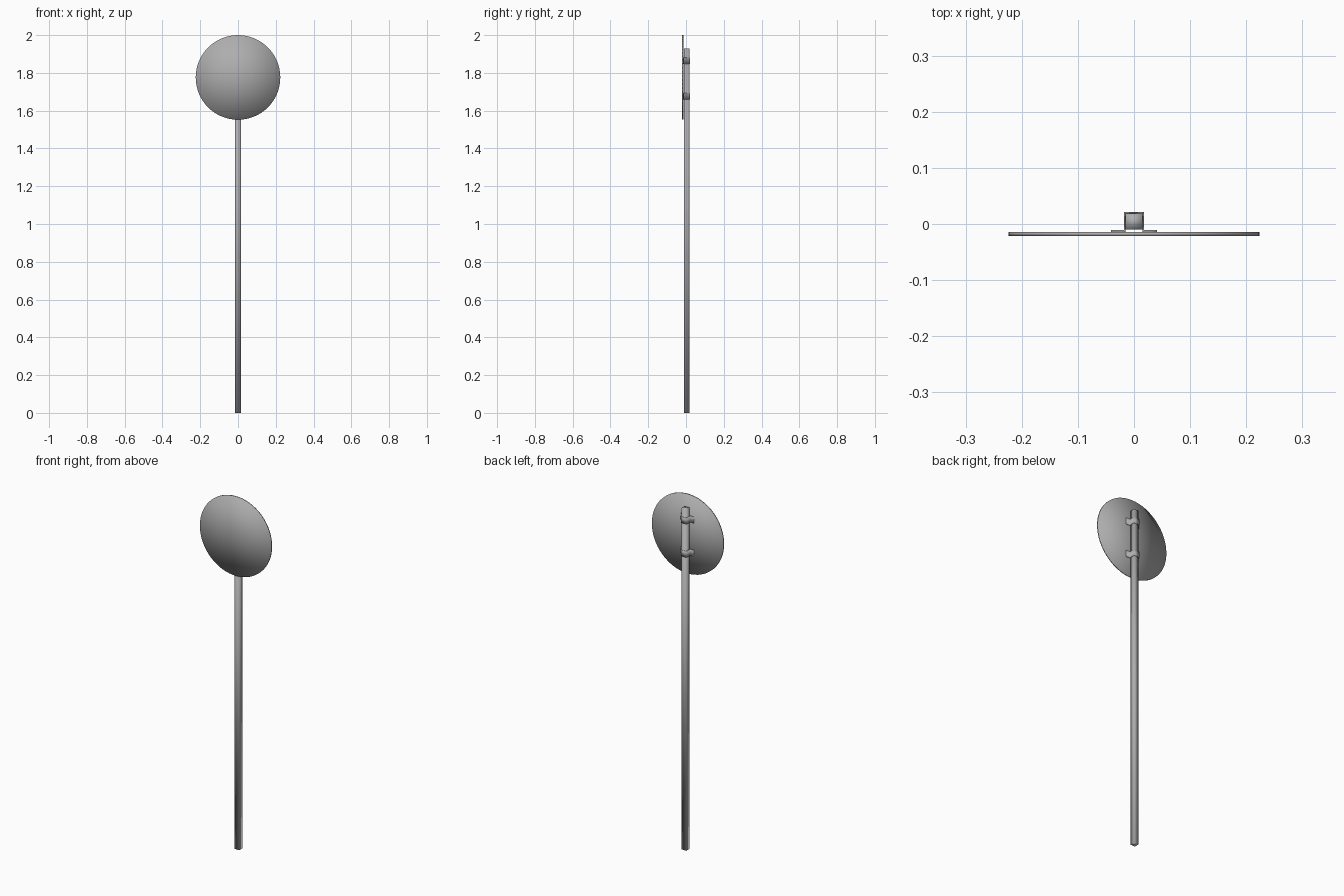
import bpy, bmesh, math
from mathutils import Matrix

if "Cube" in bpy.data.objects:
    bpy.data.objects.remove(bpy.data.objects["Cube"])

# Dark grey metal shared by all parts
metal = bpy.data.materials.new("dark_grey_metal")
metal.diffuse_color = (0.42, 0.42, 0.42, 1)
metal.use_nodes = True
metal.node_tree.nodes["Principled BSDF"].inputs["Base Color"].default_value = metal.diffuse_color


def make_object(name, bm):
    """Turn a bmesh into a smooth shaded object."""
    bmesh.ops.recalc_face_normals(bm, faces=bm.faces[:])
    for f in bm.faces:
        f.smooth = True
    mesh = bpy.data.meshes.new(name)
    bm.to_mesh(mesh)
    bm.free()
    mesh.materials.append(metal)
    obj = bpy.data.objects.new(name, mesh)
    bpy.context.collection.objects.link(obj)
    return obj


def extrude_profile(name, right_half, z0, z1):
    """Mirror a right-hand xy outline across x = 0 and extrude it from z0 to z1."""
    points = right_half + [(-x, y) for x, y in reversed(right_half)]
    bm = bmesh.new()
    face = bm.faces.new([bm.verts.new((x, y, z0)) for x, y in points])
    top = bmesh.ops.extrude_face_region(bm, geom=[face])["geom"]
    verts = [g for g in top if isinstance(g, bmesh.types.BMVert)]
    bmesh.ops.translate(bm, verts=verts, vec=(0, 0, z1 - z0))
    return make_object(name, bm)


# Round sign plate facing the front
RADIUS = 0.224
bm = bmesh.new()
bmesh.ops.create_cone(
    bm, cap_ends=True, cap_tris=True, segments=64,
    radius1=RADIUS, radius2=RADIUS, depth=0.0065,
    matrix=Matrix.Translation((0, -0.0178, 2 - RADIUS))
    @ Matrix.Rotation(math.pi / 2, 4, "X"))
make_object("sign_plate", bm)

# Square post
extrude_profile("post", [(0.015, -0.010), (0.015, 0.0185)], 0, 1.93)

# Two hat-shaped clamps holding the plate to the post
clamp = [(0.0152, 0.0187), (0.0152, -0.0146), (0.0413, -0.0146),
         (0.0413, -0.0110), (0.0178, -0.0110), (0.0178, 0.021)]
for name, z in (("upper_clamp", 1.865), ("lower_clamp", 1.677)):
    extrude_profile(name, clamp, z - 0.0175, z + 0.0175)
